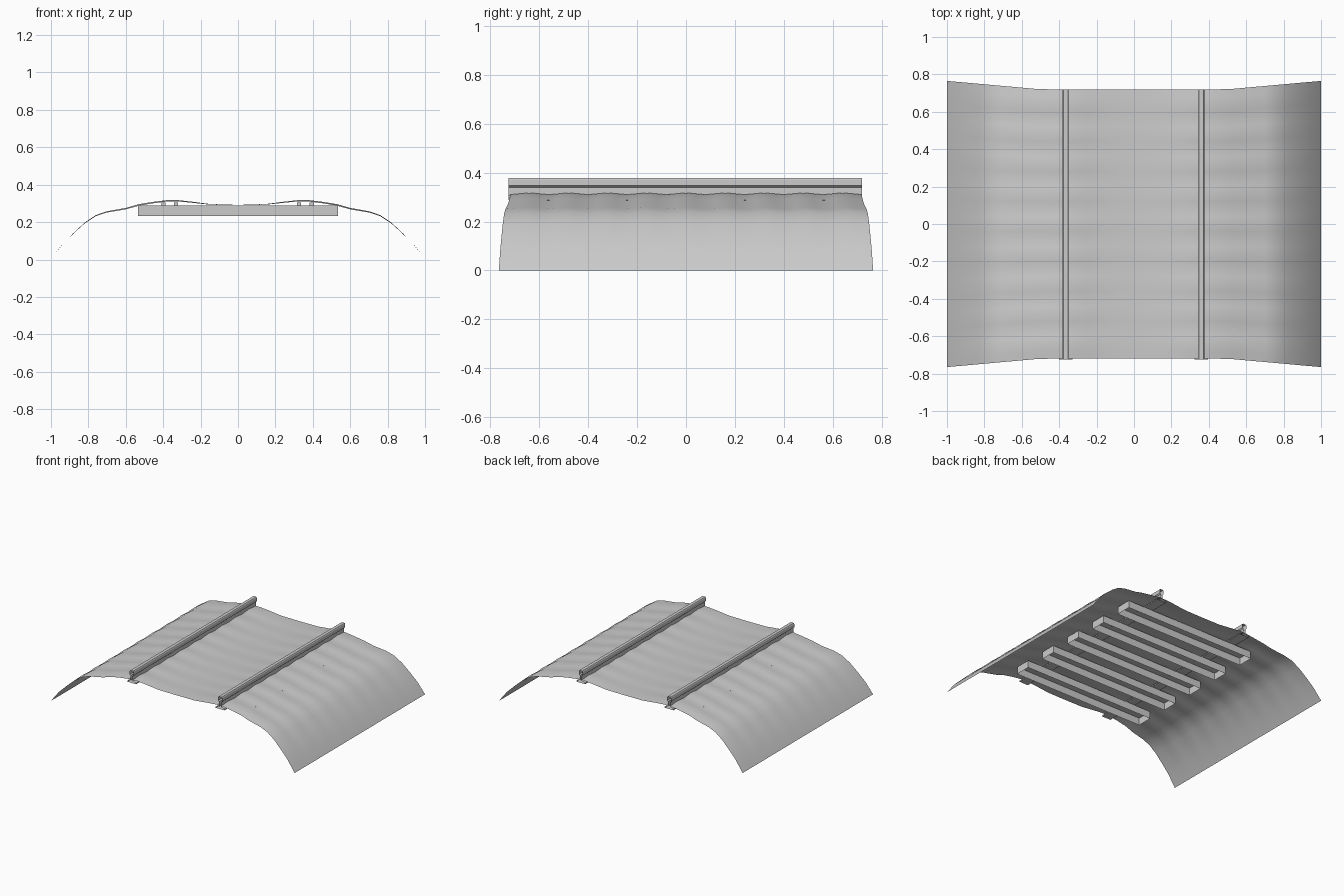
import bpy, bmesh, math

cube = bpy.data.objects.get("Cube")
if cube:
    bpy.data.objects.remove(cube)


def material(name, grey):
    m = bpy.data.materials.new(name)
    m.use_nodes = True
    col = (grey, grey, grey, 1)
    m.diffuse_color = col
    m.node_tree.nodes["Principled BSDF"].inputs["Base Color"].default_value = col
    return m


GREY = material("plain grey", 0.6)


def finish(name, bm, smooth=None):
    mesh = bpy.data.meshes.new(name)
    bm.to_mesh(mesh)
    bm.free()
    mesh.materials.append(GREY)
    ob = bpy.data.objects.new(name, mesh)
    bpy.context.collection.objects.link(ob)
    if smooth:
        bpy.ops.object.select_all(action="DESELECT")
        ob.select_set(True)
        bpy.context.view_layer.objects.active = ob
        bpy.ops.object.shade_smooth_by_angle(angle=math.radians(smooth))
    return ob


def loft(bm, rows, closed=False):
    """Skin equal-length rows of points with quads."""
    rows = [[bm.verts.new(p) for p in row] for row in rows]
    n = len(rows[0])
    for a, b in zip(rows, rows[1:]):
        for i in range(n if closed else n - 1):
            j = (i + 1) % n
            bm.faces.new((a[i], a[j], b[j], b[i]))


# Ballast bed: half profile from the crown out to the foot of the bank
HALF = [(0, .292), (.15, .295), (.25, .307), (.32, .314), (.38, .314),
        (.45, .305), (.53, .292), (.6, .272), (.7, .255), (.76, .235),
        (.82, .195), (.88, .14), (.94, .08), (1, 0)]
profile = [(-x, z) for x, z in HALF[:0:-1]] + HALF


def bed_row(t):
    row = []
    for x, z in profile:
        flare = max(0, abs(x) - .5) * .09
        ripple = .004 * math.cos(t * 9 * math.pi) * math.sin(abs(x) * math.pi)
        row.append((x, t * (.72 + flare), z + ripple))
    return row


bm = bmesh.new()
loft(bm, [bed_row(-1 + i / 18) for i in range(37)])
finish("ballast_bed", bm, 60)

# Rails: open-ended extrusions of a foot, web and head section
RAIL = [(.036, .288), (.036, .296), (.008, .306), (.008, .34),
        (.016, .347), (.016, .372), (.012, .378)]
section = RAIL + [(-x, z) for x, z in RAIL[::-1]]
for side, x0 in (("right", -.365), ("left", .36)):
    bm = bmesh.new()
    loft(bm, [[(x0 + x, y, z) for x, z in section] for y in (.72, -.725)], True)
    finish(side + "_rail", bm)


def box(bm, centre, size):
    made = bmesh.ops.create_cube(bm, size=1)["verts"]
    bmesh.ops.scale(bm, vec=size, verts=made)
    bmesh.ops.translate(bm, vec=centre, verts=made)
    return made


# Sleepers: hollow shells open below, with a rail clip pair at each rail
for k in range(5):
    y = (k - 2) * .263
    bm = bmesh.new()
    box(bm, (0, y, .261), (1.07, .115, .054))
    bm.faces.ensure_lookup_table()
    bmesh.ops.delete(bm, geom=[f for f in bm.faces if f.normal.z < -.5], context="FACES_ONLY")
    finish("sleeper_%d" % (k + 1), bm)
    bm = bmesh.new()
    for x0 in (-.365, .36):
        for s in (-1, 1):
            box(bm, (x0 + s * .034, y, .295), (.022, .03, .022))
    finish("rail_clips_%d" % (k + 1), bm)
